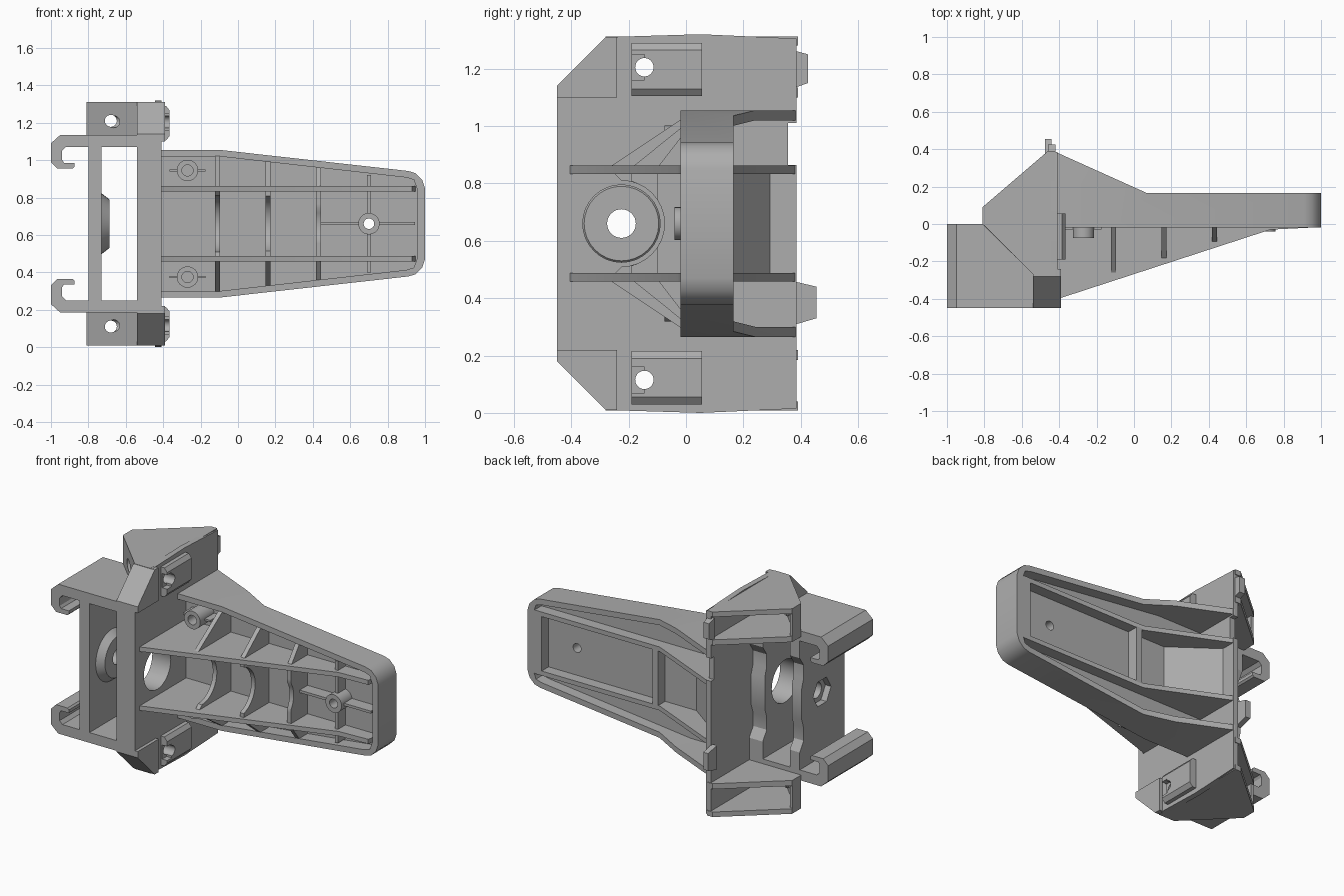
import bpy, bmesh, math
from mathutils import Matrix, Vector

if "Cube" in bpy.data.objects:
    bpy.data.objects.remove(bpy.data.objects["Cube"])

MID = 0.66  # height of the symmetry plane

grey = bpy.data.materials.new("bracket_grey")
grey.use_nodes = True
grey.diffuse_color = (0.42, 0.42, 0.42, 1)
grey.node_tree.nodes["Principled BSDF"].inputs["Base Color"].default_value = (0.42, 0.42, 0.42, 1)


def make(name, bm):
    bmesh.ops.recalc_face_normals(bm, faces=bm.faces)
    me = bpy.data.meshes.new(name)
    bm.to_mesh(me)
    bm.free()
    me.materials.append(grey)
    ob = bpy.data.objects.new(name, me)
    bpy.context.collection.objects.link(ob)
    return ob


def prism(name, pts, axis, a, b):
    """Extrude a 2D outline along an axis from a to b."""
    place = {"x": lambda p, t: (t, p[0], p[1]),
             "y": lambda p, t: (p[0], t, p[1]),
             "z": lambda p, t: (p[0], p[1], t)}[axis]
    bm = bmesh.new()
    low = [bm.verts.new(place(p, a)) for p in pts]
    high = [bm.verts.new(place(p, b)) for p in pts]
    bm.faces.new(low)
    bm.faces.new(high)
    n = len(pts)
    for i in range(n):
        j = (i + 1) % n
        bm.faces.new((low[i], low[j], high[j], high[i]))
    return make(name, bm)


def box(name, x, y, z):
    return prism(name, [(x[0], y[0]), (x[1], y[0]), (x[1], y[1]), (x[0], y[1])], "z", *z)


def rod(name, centre, direction, length, r1, r2=None, sides=32):
    bm = bmesh.new()
    turn = Vector((0, 0, 1)).rotation_difference(Vector(direction)).to_matrix().to_4x4()
    bmesh.ops.create_cone(bm, cap_ends=True, segments=sides, radius1=r1, radius2=r2 or r1,
                          depth=length, matrix=Matrix.Translation(centre) @ turn)
    return make(name, bm)


def cut(ob, *cutters):
    for c in cutters:
        c.hide_render = True
        m = ob.modifiers.new("cut", "BOOLEAN")
        m.operation, m.object, m.solver = "DIFFERENCE", c, "EXACT"
    bpy.context.view_layer.update()
    dg = bpy.context.evaluated_depsgraph_get()
    me = bpy.data.meshes.new_from_object(ob.evaluated_get(dg))
    ob.modifiers.clear()
    ob.data = me
    for c in cutters:
        bpy.data.objects.remove(c)
    return ob


def twin(ob):
    """Copy a part to the other side of the symmetry plane."""
    bm = bmesh.new()
    bm.from_mesh(ob.data)
    for v in bm.verts:
        v.co.z = 2 * MID - v.co.z
    low = make("lower_" + ob.name, bm)
    ob.name = "upper_" + ob.name


def bolt_holes():
    return (rod("hole_a", (-0.6, -0.145, 1.205), (1, 0, 0), 0.6, 0.032),
            rod("hole_b", (-0.68, -0.13, 1.21), (0, 1, 0), 0.3, 0.032))


# Mounting plate with its notch, bore and bolt openings
half = [(-0.45, 0.48), (-0.28, 0.65), (0.05, 0.66), (0.385, 0.645)]
plate = prism("mounting_plate", [(y, MID + h) for y, h in half] +
              [(y, MID - h) for y, h in reversed(half)], "x", -0.445, -0.41)
low_bolt = rod("hole_c", (-0.43, -0.145, 2 * MID - 1.205), (1, 0, 0), 0.3, 0.032)
cut(plate, rod("bore", (-0.43, -0.225, MID), (1, 0, 0), 0.4, 0.135), low_bolt,
    box("notch", (-0.5, -0.3), (0.355, 0.5), (0.865, 1.01)),
    rod("hole_d", (-0.43, -0.145, 1.205), (1, 0, 0), 0.3, 0.032))
prism("long_clip", [(0.37, 0.305), (0.455, 0.33), (0.455, 0.44), (0.37, 0.46)], "x", -0.475, -0.44)
prism("short_clip", [(0.37, 1.13), (0.425, 1.15), (0.425, 1.25), (0.37, 1.265)], "x", -0.46, -0.42)

# Box walls with wavy rear edges
wave = [(-0.45, 0.2), (0, 0.2), (0, 0.36), (-0.04, 0.42), (-0.04, 0.5), (-0.02, 0.56),
        (-0.02, 0.76), (-0.04, 0.82), (-0.04, 0.9), (0, 0.96), (0, 1.12), (-0.45, 1.12)]
inner = prism("inner_box_wall", wave, "x", -0.54, -0.43)
cut(inner, rod("bore", (-0.5, -0.225, MID), (1, 0, 0), 0.4, 0.135))
outer = prism("outer_box_wall", wave, "x", -0.8, -0.73)
cut(outer, rod("bore", (-0.75, -0.225, MID), (1, 0, 0), 0.4, 0.05),
    rod("hex_pocket", (-0.81, -0.225, MID), (1, 0, 0), 0.1, 0.09, sides=6))
disc = rod("bearing_disc", (-0.71, -0.225, MID), (1, 0, 0), 0.045, 0.165, 0.13)
cut(disc, rod("bore", (-0.7, -0.225, MID), (1, 0, 0), 0.4, 0.05))

# Hooked rails that close the box above and below
twin(prism("hook_rail", [(-0.42, 1.135), (-0.95, 1.135), (-1, 1.09), (-1, 0.99), (-0.965, 0.955),
                         (-0.885, 0.955), (-0.875, 0.965), (-0.875, 0.985), (-0.93, 0.985),
                         (-0.94, 1.0), (-0.94, 1.05), (-0.92, 1.07), (-0.42, 1.07)], "y", -0.45, 0))

# Wings: two slabs, a slanted wall with a nut, and a chamfered flange
outline = [(-0.81, 0), (-0.81, 0.09), (-0.46, 0.39), (-0.42, 0.39), (-0.42, -0.28), (-0.53, -0.28)]
twin(prism("wing_outer_slab", outline, "z", 1.28, 1.312))
twin(prism("wing_inner_slab", outline, "z", 1.1, 1.135))
wall = prism("wing_slanted_wall", [(-0.81, 0), (-0.81, 0.085), (-0.79, 0.085), (-0.79, 0.04),
                                   (-0.53, -0.22), (-0.53, -0.28)], "z", 1.12, 1.3)
twin(cut(wall, *bolt_holes()))
nut = rod("wing_nut", (-0.64, -0.115, 1.205), (1, 1, 0), 0.04, 0.06, sides=6)
twin(cut(nut, *bolt_holes()))
twin(prism("wing_flange", [(-0.45, 1.1), (-0.45, 1.14), (-0.28, 1.31), (-0.24, 1.31), (-0.24, 1.1)],
           "x", -0.54, -0.39))
pad = prism("bolt_pad", [(-0.42, 1.105), (-0.385, 1.105), (-0.365, 1.13), (-0.365, 1.265),
                         (-0.385, 1.29), (-0.42, 1.29)], "y", -0.19, 0.055)
cut(pad, box("slot", (-0.4, -0.3), (-0.25, -0.145), (1.16, 1.25)),
    rod("hole", (-0.4, -0.145, 1.205), (1, 0, 0), 0.3, 0.032))
twin(pad)

# Arm rim: open loop, tall at the plate and cut down along the back
edge = [(-0.42, 0.395), (-0.1, 0.395), (0.91, 0.282), (0.95, 0.27), (0.985, 0.235), (1, 0.19)]
inside = [(-0.42, 0.36), (-0.1, 0.36), (0.9, 0.247), (0.94, 0.235), (0.96, 0.18)]


def loop(points):
    return [(x, MID + h) for x, h in points] + [(x, MID - h) for x, h in reversed(points)]


rim = prism("arm_rim", loop(edge) + loop(inside)[::-1], "y", -0.02, 0.39)
cut(rim, prism("back_slope", [(0.07, 0.165), (-0.43, 0.39), (-0.43, 0.5), (1.1, 0.5), (1.1, 0.165)],
               "z", 0, 1.5))
floor = prism("arm_floor", loop([(x, h + 0.01) for x, h in inside]), "y", 0.065, 0.095)
cut(floor, rod("hole", (0.7, 0.08, MID), (0, 1, 0), 0.3, 0.028))

# Long gussets running from plate to tip
twin(prism("long_gusset", [(-0.42, -0.41), (-0.39, -0.395), (0.73, -0.03), (0.93, -0.02),
                           (0.95, 0.07), (0.95, 0.165), (0.07, 0.165), (-0.42, 0.385)],
           "z", 0.833, 0.862))

# Rear border at the tip, cross bar and sloped fillet by the plate
box("rear_tip_border", (0.9, 0.97), (0.08, 0.165), (MID - 0.2, MID + 0.2))
box("rear_cross_bar", (0.08, 0.12), (0.08, 0.165), (0.48, 0.84))
prism("rear_fillet", [(-0.42, 0.3), (-0.42, 0.08), (-0.12, 0.08)], "z", 0.48, 0.84)

# Cross ribs with a round clearance in the middle and sloping ends
for x, depth in ((-0.11, -0.27), (0.16, -0.19), (0.43, -0.1)):
    h = 0.365 - 0.113 * max(0, x + 0.1)
    arc = []
    for i in range(17):
        dz = 0.15 * math.cos(math.pi * i / 16)
        arc.append((max(depth, -0.225 + math.sqrt(max(0, 0.15 ** 2 - dz * dz))), MID + dz))
    rib = [(0.07, MID + h), (-0.015, MID + h), (depth, MID + 0.195)] + arc + \
          [(depth, MID - 0.195), (-0.015, MID - h), (0.07, MID - h)]
    prism("cross_rib", rib, "x", x - 0.014, x + 0.014)

# Screw bosses and their fins
boss = rod("side_boss", (-0.27, 0, 0.945), (0, 1, 0), 0.15, 0.057)
cut(boss, rod("hole", (-0.27, -0.06, 0.945), (0, 1, 0), 0.2, 0.03))
twin(boss)
for side in (-1, 1):
    x = -0.27 + side * 0.07
    twin(box("side_boss_fin", (x - 0.025, x + 0.025), (-0.03, 0.07), (0.939, 0.951)))
    x = 0.7 + side * 0.145
    box("tip_boss_fin", (x - 0.1, x + 0.1), (-0.015, 0.07), (0.652, 0.668))
tip = rod("tip_boss", (0.7, 0.02, MID), (0, 1, 0), 0.12, 0.057)
cut(tip, rod("hole", (0.7, 0, MID), (0, 1, 0), 0.4, 0.028))
twin(box("tip_boss_rib", (0.69, 0.71), (-0.01, 0.07), (MID + 0.045, MID + 0.26)))
box("tip_fin_root", (0.44, 0.47), (-0.015, 0.07), (0.652, 0.668))

# Smooth the round parts, keep edges sharp
bpy.ops.object.select_all(action="DESELECT")
for ob in bpy.context.scene.objects:
    if ob.type == "MESH" and grey.name in ob.data.materials:
        ob.select_set(True)
        bpy.context.view_layer.objects.active = ob
bpy.ops.object.shade_smooth_by_angle(angle=math.radians(30))
